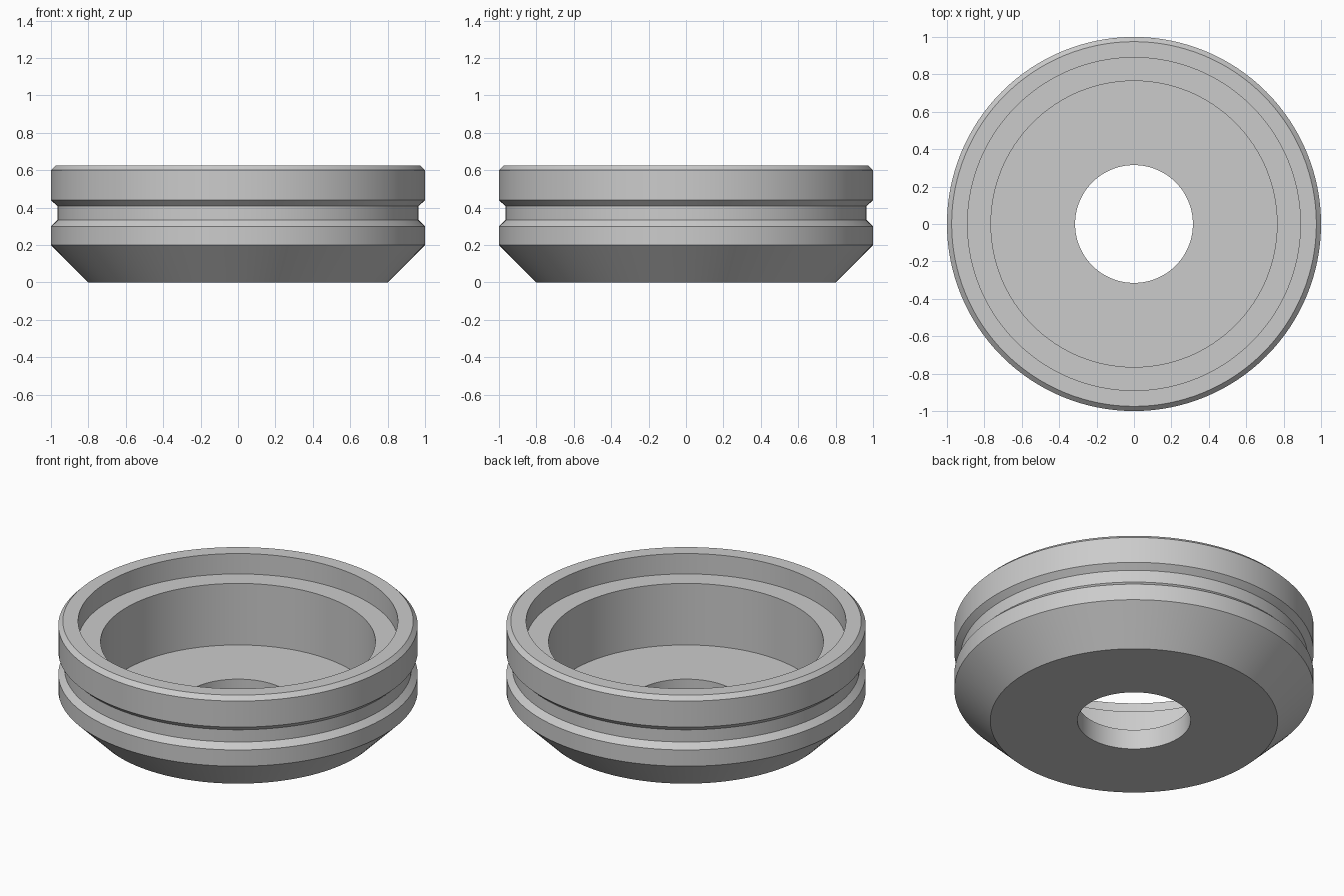
import bpy
import bmesh
from math import radians, tau
from mathutils import Vector

cube = bpy.data.objects.get("Cube")
if cube:
    bpy.data.objects.remove(cube, do_unlink=True)

SEGMENTS = 128

# Plain grey material
grey = bpy.data.materials.new("plain grey")
grey.use_nodes = True
colour = (0.6, 0.6, 0.6, 1)
grey.diffuse_color = colour
grey.node_tree.nodes["Principled BSDF"].inputs["Base Color"].default_value = colour


def lathe(name, profile, material):
    """Revolve a closed (radius, height) profile around z."""
    bm = bmesh.new()
    verts = [bm.verts.new((r, 0, z)) for r, z in profile]
    edges = [bm.edges.new((v, verts[(i + 1) % len(verts)])) for i, v in enumerate(verts)]
    bmesh.ops.spin(bm, geom=verts + edges, cent=Vector(), axis=(0, 0, 1),
                   angle=tau, steps=SEGMENTS, use_merge=True)
    bmesh.ops.remove_doubles(bm, verts=bm.verts, dist=0.0001)
    bmesh.ops.recalc_face_normals(bm, faces=bm.faces)
    mesh = bpy.data.meshes.new(name)
    bm.to_mesh(mesh)
    bm.free()
    mesh.materials.append(material)
    obj = bpy.data.objects.new(name, mesh)
    bpy.context.collection.objects.link(obj)
    bpy.ops.object.select_all(action="DESELECT")
    obj.select_set(True)
    bpy.context.view_layer.objects.active = obj
    bpy.ops.object.shade_smooth_by_angle(angle=radians(20))
    return obj


# Outer side: tapered base, grooved wall, chamfered rim
outside = [(0.8, 0), (1, 0.2), (1, 0.3), (0.966, 0.333), (0.966, 0.408),
           (1, 0.44), (1, 0.6), (0.975, 0.625)]
# Inner side: rim recess, ledge, cup floor, through hole
inside = [(0.89, 0.625), (0.89, 0.5), (0.765, 0.5), (0.765, 0.122),
          (0.315, 0.122), (0.315, 0)]

lathe("grooved_cup", outside + inside, grey)
